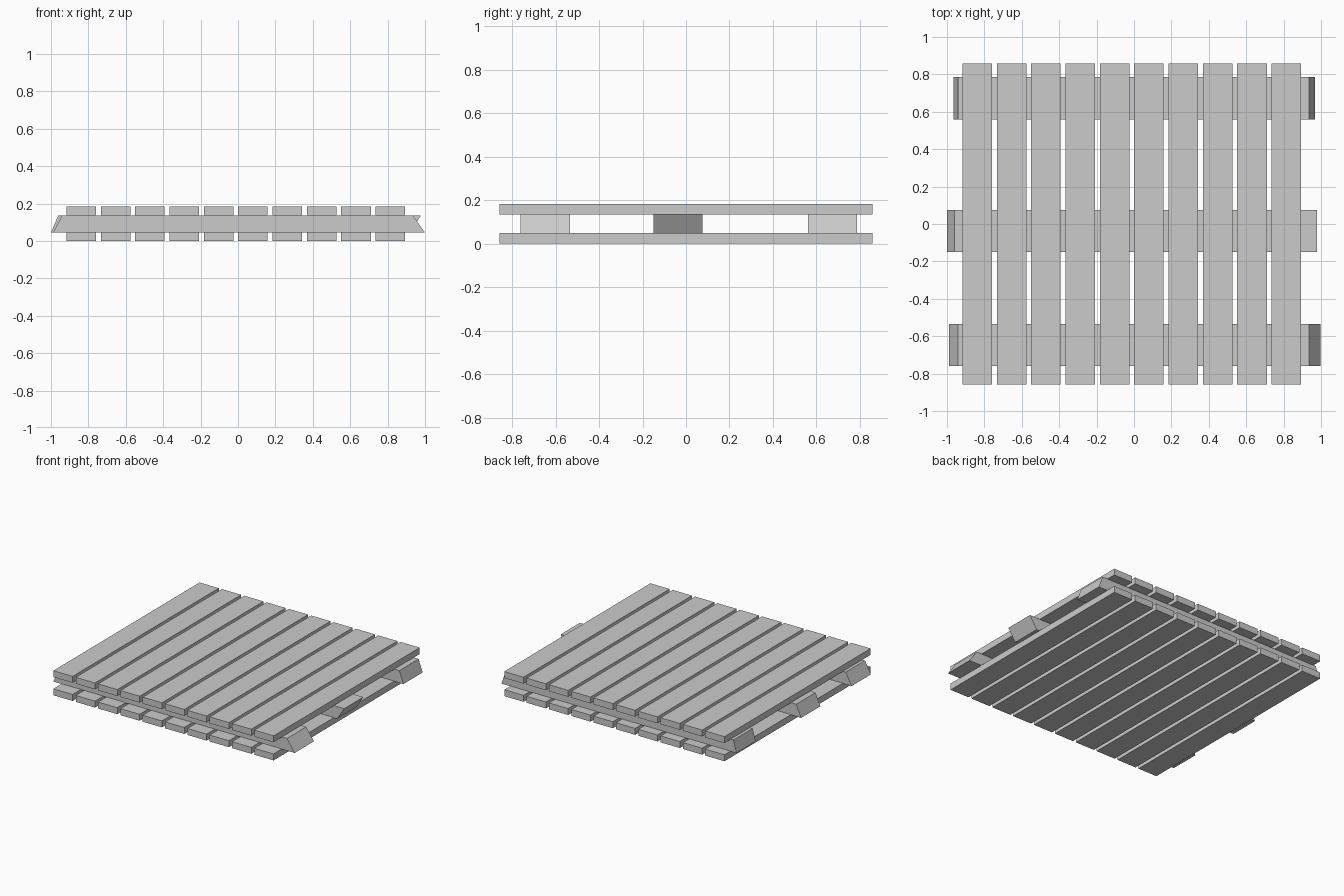
import bpy, bmesh

if "Cube" in bpy.data.objects:
    bpy.data.objects.remove(bpy.data.objects["Cube"])


def prism(name, profile, y0, y1):
    """Extrude an x-z profile from y0 to y1."""
    bm = bmesh.new()
    face = bm.faces.new([bm.verts.new((x, y0, z)) for x, z in profile])
    new = bmesh.ops.extrude_face_region(bm, geom=[face])["geom"]
    bmesh.ops.translate(bm, vec=(0, y1 - y0, 0),
                        verts=[v for v in new if isinstance(v, bmesh.types.BMVert)])
    bmesh.ops.recalc_face_normals(bm, faces=bm.faces)
    mesh = bpy.data.meshes.new(name)
    bm.to_mesh(mesh)
    bm.free()
    obj = bpy.data.objects.new(name, mesh)
    bpy.context.collection.objects.link(obj)
    return obj


# Two layers of ten planks running front to back
SLATS, PITCH, WIDTH, THICK = 10, 0.1836, 0.158, 0.048
for layer, z in (("bottom", 0.0), ("top", 0.135)):
    for i in range(SLATS):
        x = -0.917 + i * PITCH
        prism(f"{layer}_plank_{i + 1}",
              [(x, z), (x + WIDTH, z), (x + WIDTH, z + THICK), (x, z + THICK)],
              -0.858, 0.858)

# Three cross beams with roughly sawn, slanted ends:
# name, y start, bottom left/right x, top left/right x
BEAMS = [
    ("front_beam", -0.76, -0.988, 0.998, -0.94, 0.935),
    ("middle_beam", -0.15, -1.0, 0.92, -0.96, 0.978),
    ("back_beam", 0.56, -0.965, 0.968, -0.94, 0.935),
]
for name, y, bl, br, tl, tr in BEAMS:
    prism(name, [(bl, 0.046), (br, 0.046), (tr, 0.137), (tl, 0.137)], y, y + 0.226)
